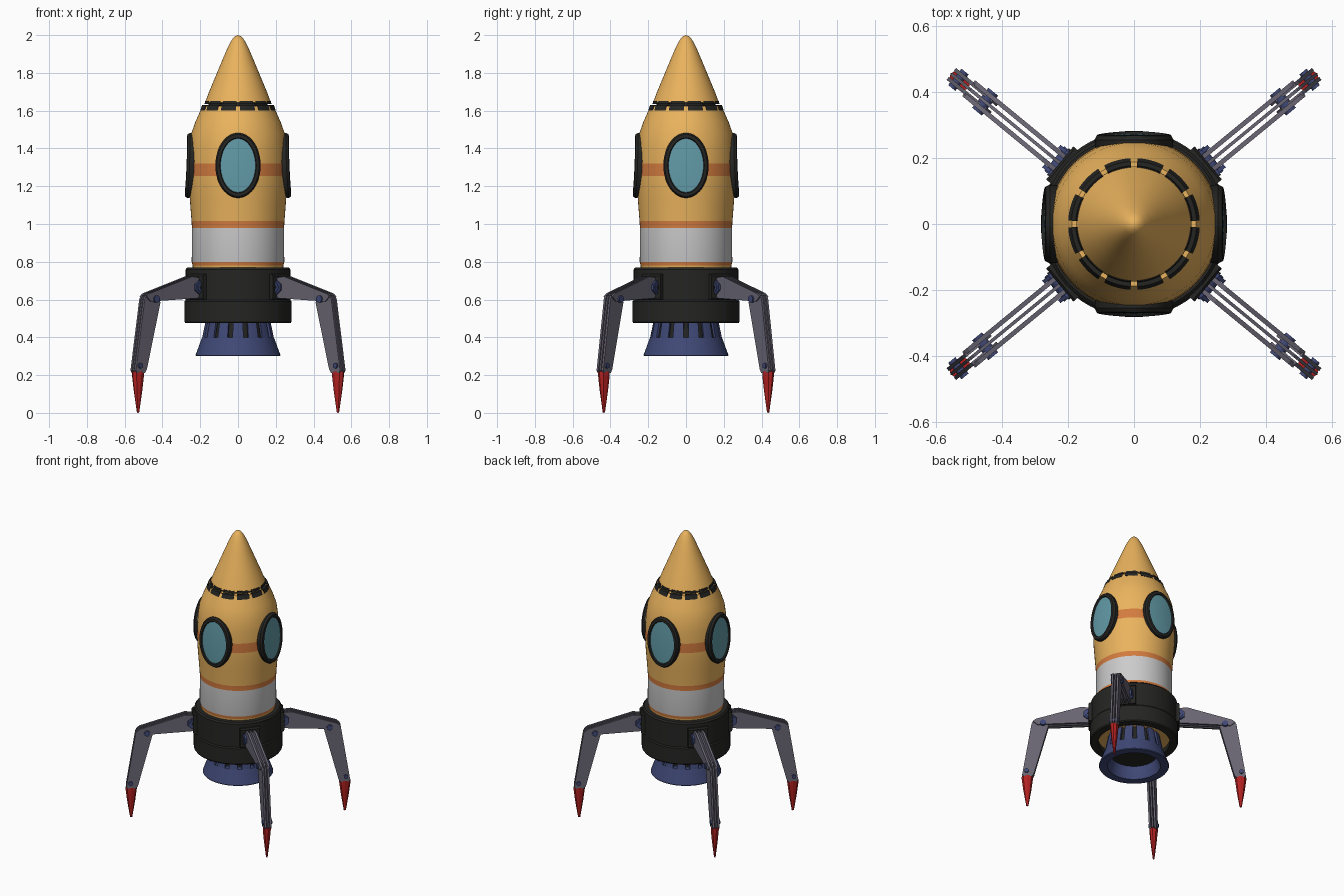
import bpy, bmesh, math
from math import sin, cos, pi, radians
from mathutils import Matrix

if "Cube" in bpy.data.objects:
    bpy.data.objects.remove(bpy.data.objects["Cube"])

def material(name, rgb):
    m = bpy.data.materials.new(name)
    m.diffuse_color = (*rgb, 1)
    m.use_nodes = True
    m.node_tree.nodes["Principled BSDF"].inputs["Base Color"].default_value = m.diffuse_color
    return m

YELLOW = material("yellow", (0.82, 0.45, 0.11))
ORANGE = material("orange", (0.65, 0.2, 0.05))
WHITE = material("white", (0.7, 0.7, 0.7))
BLACK = material("black", (0.018, 0.018, 0.017))
BLUE = material("blue", (0.05, 0.065, 0.18))
GLASS = material("glass", (0.12, 0.32, 0.38))
RED = material("red", (0.45, 0.015, 0.015))
STEEL = material("steel", (0.14, 0.13, 0.17))

def finish(bm, name, mats, smooth=True):
    bmesh.ops.remove_doubles(bm, verts=bm.verts, dist=1e-5)
    bmesh.ops.recalc_face_normals(bm, faces=bm.faces)
    me = bpy.data.meshes.new(name)
    bm.to_mesh(me)
    bm.free()
    ob = bpy.data.objects.new(name, me)
    bpy.context.collection.objects.link(ob)
    for m in mats:
        me.materials.append(m)
    if smooth:
        bpy.ops.object.select_all(action='DESELECT')
        ob.select_set(True)
        bpy.context.view_layer.objects.active = ob
        bpy.ops.object.shade_smooth_by_angle(angle=radians(32))
    return ob

def lathe(name, profile, mats, ids=None, steps=64, closed=False, count=1, fill=1.0):
    """Revolve (r, z) points; count/fill give a ring split into separate arcs."""
    bm = bmesh.new()
    for c in range(count):
        a0, span = 2 * pi * (c + 0.5 - fill / 2) / count, 2 * pi * fill / count
        rings = [[bm.verts.new((r * cos(a0 + span * i / steps), r * sin(a0 + span * i / steps), z))
                  for r, z in profile] for i in range(steps + 1)]
        n = len(profile)
        for a, b in zip(rings, rings[1:]):
            for k in range(n if closed else n - 1):
                f = bm.faces.new((a[k], b[k], b[(k + 1) % n], a[(k + 1) % n]))
                f.material_index = ids[k] if ids else 0
        if closed and fill < 1:
            bm.faces.new(rings[0])
            bm.faces.new(rings[-1])
    return finish(bm, name, mats)

# Hull: yellow shell with white and orange bands
hull = [(0, .51), (.235, .51), (.24, .78), (.245, .80), (.244, .98), (.246, 1.015), (.254, 1.12), (.26, 1.2),
        (.261, 1.255), (.26, 1.32), (.257, 1.40), (.247, 1.48), (.226, 1.54), (.197, 1.605), (.188, 1.625), (0, 1.625)]
lathe("hull", hull, [YELLOW, ORANGE, WHITE], [0, 0, 1, 2, 1, 0, 0, 0, 1, 0, 0, 0, 0, 0, 0])

# Nose cone, neck and the two dashed rings
lathe("nose_cone", [(0, 1.642), (.175, 1.642), (.153, 1.70), (.128, 1.76), (.103, 1.82), (.078, 1.88),
                    (.052, 1.94), (.033, 1.975), (.018, 1.993), (0, 2.0)], [YELLOW])
lathe("neck", [(.155, 1.61), (.155, 1.65)], [BLACK])
lathe("hull_dashes", [(.17, 1.60), (.2, 1.602), (.19, 1.63), (.17, 1.63)], [BLACK],
      steps=6, closed=True, count=12, fill=.8)
lathe("nose_dashes", [(.15, 1.636), (.177, 1.636), (.175, 1.65), (.15, 1.65)], [BLACK],
      steps=6, closed=True, count=12, fill=.8)

# Black engine skirt, hollow below
lathe("skirt", [(.23, .475), (.278, .475), (.283, .482), (.283, .59), (.277, .598), (.277, .76),
                (.268, .77), (.235, .77)], [BLACK], closed=True)

# Engine nozzle: bell, dark throat and slotted collar
lathe("nozzle_bell", [(.222, .30), (.225, .305), (.19, .40), (.15, .40), (.145, .375), (.17, .302)],
      [BLUE], closed=True)
lathe("nozzle_throat", [(0, .385), (.152, .385), (.145, .52)], [BLACK])
lathe("nozzle_collar", [(.178, .398), (.19, .398), (.166, .515), (.15, .515)], [BLUE],
      steps=5, closed=True, count=14, fill=.68)

# Oval windows, curved to the hull
def front(u, dz):
    return .28 - .8 * u * u - .04 * dz - .2 * dz * dz

def window(name, rings, mat, angle, cap=False, n=48):
    """rings: (half width, half height, depth below the curved front)"""
    bm = bmesh.new()
    loops = []
    for w, h, d in rings:
        pts = [(w * cos(2 * pi * i / n), h * sin(2 * pi * i / n)) for i in range(n)]
        loops.append([bm.verts.new((u, -front(u, v) + d, 1.31 + v)) for u, v in pts])
    for a, b in zip(loops, loops[1:]):
        for i in range(n):
            j = (i + 1) % n
            bm.faces.new((a[i], a[j], b[j], b[i]))
    if cap:
        c = bm.verts.new((0, -front(0, 0) + rings[-1][2], 1.31))
        for i in range(n):
            bm.faces.new((loops[-1][i], loops[-1][(i + 1) % n], c))
    finish(bm, name, [mat]).rotation_euler.z = angle

for i, side in enumerate(("front", "right", "back", "left")):
    window(side + "_window_frame", [(.116, .168, .06), (.12, .172, .012), (.112, .164, 0), (.097, .147, 0),
                                    (.09, .14, .012)], BLACK, i * pi / 2)
    window(side + "_window_glass", [(.093, .143, .008), (.06, .095, .008), (.03, .05, .008)],
           GLASS, i * pi / 2, cap=True)

# Leg pieces, built along +x then turned about z
def plates(name, outline, layers, mat, angle):
    """Extrude an (x, z) outline into several parallel plates: (y centre, thickness)"""
    bm = bmesh.new()
    n = len(outline)
    for y, t in layers:
        a = [bm.verts.new((x, y - t / 2, z)) for x, z in outline]
        b = [bm.verts.new((x, y + t / 2, z)) for x, z in outline]
        bm.faces.new(a)
        bm.faces.new(b)
        for i in range(n):
            bm.faces.new((a[i], a[(i + 1) % n], b[(i + 1) % n], b[i]))
    finish(bm, name, [mat], smooth=False).rotation_euler.z = angle

def pin(name, x, z, r, length, mat, angle):
    bm = bmesh.new()
    bmesh.ops.create_cone(bm, cap_ends=True, segments=20, radius1=r, radius2=r, depth=length,
                          matrix=Matrix.Translation((x, 0, z)) @ Matrix.Rotation(pi / 2, 4, 'X'))
    finish(bm, name, [mat]).rotation_euler.z = angle

UPPER = [(.25, .61), (.24, .69), (.26, .713), (.34, .722), (.63, .632), (.65, .615), (.62, .59)]
LOWER = [(.55, .585), (.57, .618), (.648, .622), (.658, .6), (.718, .225), (.71, .212), (.655, .212), (.643, .23)]
LAYERS = [(-.024, .014), (0, .01), (.024, .014)]
SPREAD = radians(39.4)
legs = {"back_right": SPREAD, "back_left": pi - SPREAD, "front_left": pi + SPREAD, "front_right": -SPREAD}
for side, a in legs.items():
    plates(side + "_leg_mount", [(.23, .60), (.287, .60), (.292, .61), (.292, .725), (.285, .735), (.23, .735)],
           [(0, .13)], BLACK, a)
    plates(side + "_leg_bracket", [(.26, .63), (.30, .63), (.325, .65), (.325, .68), (.30, .70), (.26, .70)],
           [(-.038, .012), (.038, .012)], BLUE, a)
    plates(side + "_upper_leg", UPPER, LAYERS, STEEL, a)
    plates(side + "_lower_leg", LOWER, [(-.017, .012), (0, .01), (.017, .012)], STEEL, a)
    pin(side + "_hip_pin", .285, .665, .028, .096, BLUE, a)
    pin(side + "_hip_bolt", .285, .665, .014, .104, BLACK, a)
    pin(side + "_knee_pin", .585, .603, .019, .078, BLUE, a)
    pin(side + "_ankle_pin", .69, .25, .014, .064, BLUE, a)
    # Red pointed foot
    foot = lathe(side + "_foot", [(0, 0), (.007, .003), (.026, .12), (.036, .2), (.036, .218), (0, .218)],
                 [RED], steps=8)
    foot.scale.y = .75
    foot.location = (.685 * cos(a), .685 * sin(a), 0)
    foot.rotation_euler.z = a
